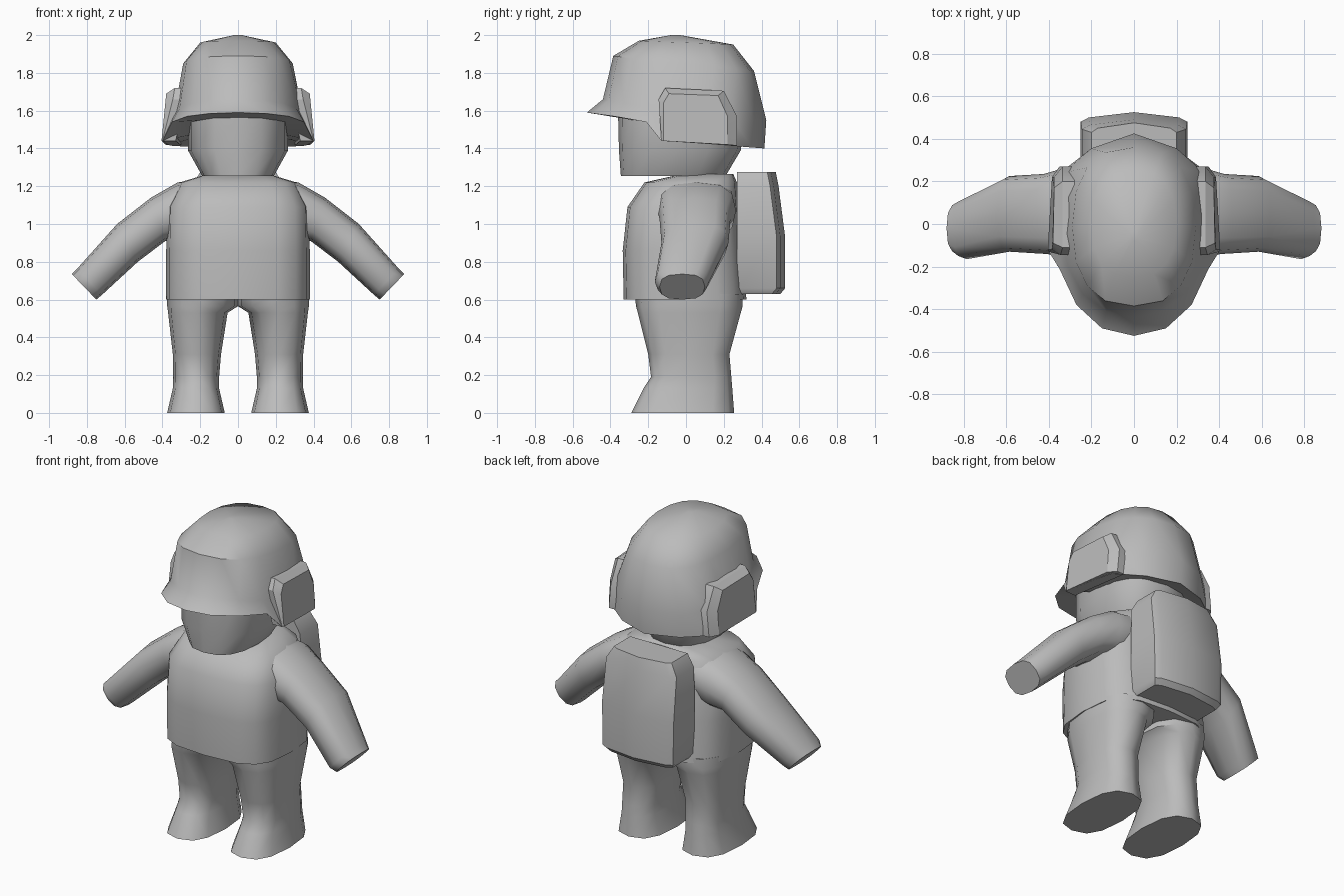
import bpy, bmesh, math

if "Cube" in bpy.data.objects:
    bpy.data.objects.remove(bpy.data.objects["Cube"], do_unlink=True)

grey = bpy.data.materials.new("plain grey")
grey.use_nodes = True
COLOUR = (0.5, 0.5, 0.5, 1)
grey.diffuse_color = COLOUR
grey.node_tree.nodes["Principled BSDF"].inputs["Base Color"].default_value = COLOUR


def loft(name, rings, angle=40):
    """Skin a list of equal-length closed rings and cap both ends."""
    bm = bmesh.new()
    loops = [[bm.verts.new(p) for p in ring] for ring in rings]
    n = len(loops[0])
    for a, b in zip(loops, loops[1:]):
        for i in range(n):
            j = (i + 1) % n
            bm.faces.new((a[i], a[j], b[j], b[i]))
    bm.faces.new(loops[0])
    bm.faces.new(loops[-1])
    bmesh.ops.recalc_face_normals(bm, faces=bm.faces)
    mesh = bpy.data.meshes.new(name)
    bm.to_mesh(mesh)
    bm.free()
    mesh.materials.append(grey)
    obj = bpy.data.objects.new(name, mesh)
    bpy.context.collection.objects.link(obj)
    bpy.ops.object.select_all(action="DESELECT")
    obj.select_set(True)
    bpy.context.view_layer.objects.active = obj
    bpy.ops.object.shade_smooth_by_angle(angle=math.radians(angle))
    return obj


def unit_ring(n, power):
    """Rounded-square outline in -1..1."""
    for i in range(n):
        a = 2 * math.pi * i / n
        c, s = math.cos(a), math.sin(a)
        yield (math.copysign(abs(c) ** (2 / power), c),
               math.copysign(abs(s) ** (2 / power), s))


def flat_ring(z, x0, x1, y0, y1, n=12, power=2.6):
    return [((x0 + x1) / 2 + u * (x1 - x0) / 2,
             (y0 + y1) / 2 + v * (y1 - y0) / 2, z) for u, v in unit_ring(n, power)]


def mirrored(half):
    """Complete a ring from its +x half, listed front centre to back centre."""
    return half + [(-x, y, z) for x, y, z in half[-2:0:-1]]


# Torso: z, half width, front, back
loft("torso", [flat_ring(z, -w, w, f, b, 16, 3.2) for z, w, f, b in [
    (0.60, 0.38, -0.33, 0.32), (0.86, 0.38, -0.335, 0.30), (1.09, 0.375, -0.31, 0.28),
    (1.22, 0.31, -0.22, 0.27), (1.265, 0.16, -0.02, 0.25)]], 55)

# Head
loft("head", [flat_ring(z, -w, w, f, b, 16, 2.5) for z, w, f, b in [
    (1.255, 0.19, -0.345, 0.21), (1.39, 0.265, -0.355, 0.29), (1.60, 0.265, -0.36, 0.32)]], 50)

# Legs with flared feet, and arms
for s, side in ((1, "left"), (-1, "right")):
    loft(side + "_leg", [flat_ring(z, s * x0, s * x1, f, b) for z, x0, x1, f, b in [
        (0.00, 0.07, 0.375, -0.29, 0.255), (0.13, 0.10, 0.345, -0.225, 0.245),
        (0.19, 0.10, 0.343, -0.185, 0.24), (0.31, 0.09, 0.345, -0.20, 0.23),
        (0.53, 0.055, 0.37, -0.255, 0.29), (0.565, 0.0, 0.375, -0.265, 0.30),
        (0.63, 0.0, 0.375, -0.27, 0.30)]], 50)

    # upper (x, z), lower (x, z), front, back of each arm section
    arm = [((0.22, 1.235), (0.24, 0.95), -0.16, 0.26), ((0.32, 1.22), (0.32, 0.92), -0.15, 0.265),
           ((0.46, 1.14), (0.385, 0.91), -0.14, 0.235), ((0.64, 1.00), (0.53, 0.80), -0.13, 0.225),
           ((0.85, 0.765), (0.72, 0.625), -0.165, 0.12), ((0.88, 0.735), (0.75, 0.60), -0.14, 0.10)]
    rings = []
    for (ux, uz), (lx, lz), f, b in arm:
        rings.append([(s * ((ux + lx) / 2 + u * (ux - lx) / 2), (f + b) / 2 + v * (b - f) / 2,
                       (uz + lz) / 2 + u * (uz - lz) / 2) for u, v in unit_ring(12, 2.7)])
    loft(side + "_arm", rings, 50)

    # Raised ear guard on the helmet: (y, z, inner x, outer x)
    guard = [(-0.13, 1.44, 0.33, 0.40), (-0.145, 1.66, 0.28, 0.345), (-0.11, 1.72, 0.28, 0.335),
             (0.20, 1.705, 0.28, 0.335), (0.27, 1.57, 0.28, 0.335), (0.27, 1.415, 0.30, 0.35)]
    inner = [(s * xi, y, z) for y, z, xi, xo in guard]
    outer = [(s * xo, y, z) for y, z, xi, xo in guard]
    face = [(s * x, y, z) for x, y, z in [(0.405, -0.12, 1.44), (0.385, -0.12, 1.64),
            (0.38, -0.09, 1.69), (0.375, 0.17, 1.68), (0.375, 0.22, 1.57), (0.385, 0.22, 1.42)]]
    loft(side + "_ear_guard", [inner, outer, face], 30)

# Helmet: dome sections, brim crease, outer rim and underside
crease = [(0, -0.44, 1.66), (0.13, -0.41, 1.655), (0.24, -0.33, 1.64), (0.31, -0.20, 1.61),
          (0.34, -0.08, 1.58), (0.345, 0.10, 1.57), (0.33, 0.24, 1.56), (0.20, 0.355, 1.55),
          (0, 0.425, 1.55)]
rim = [(0, -0.525, 1.59), (0.15, -0.49, 1.585), (0.27, -0.38, 1.57), (0.35, -0.21, 1.54),
       (0.40, -0.13, 1.44), (0.38, 0.10, 1.425), (0.36, 0.23, 1.415), (0.20, 0.35, 1.405),
       (0, 0.415, 1.40)]
under = [(0, -0.34, 1.56), (0.10, -0.33, 1.56), (0.19, -0.28, 1.55), (0.25, -0.17, 1.54),
         (0.26, -0.09, 1.47), (0.26, 0.08, 1.45), (0.24, 0.17, 1.45), (0.14, 0.25, 1.45),
         (0, 0.27, 1.45)]


def dome(z, w, f, b, tilt=0.0):
    half = []
    for i in range(9):
        a = math.pi * i / 8
        c, s = -math.cos(a), math.sin(a)
        y = (f + b) / 2 + math.copysign(abs(c) ** 0.85, c) * (b - f) / 2
        half.append((w * s ** 0.8 if 0 < i < 8 else 0, y, z - tilt * c))
    return mirrored(half)


loft("helmet", [dome(2.0, 0.02, -0.08, -0.03), dome(1.96, 0.20, -0.25, 0.25, 0.01),
                dome(1.85, 0.29, -0.385, 0.36, 0.04),
                mirrored(crease), mirrored(rim), mirrored(under)], 42)

# Backpack with a bulging back: z, half width, back centre
pack = []
for z, w, b in [(0.63, 0.225, 0.50), (0.66, 0.245, 0.525), (0.93, 0.25, 0.525),
                (1.20, 0.245, 0.49), (1.275, 0.20, 0.475)]:
    pack.append(mirrored([(0, 0.27, z), (w, 0.27, z), (w, b - 0.045, z),
                          (w * 0.85, b - 0.025, z), (0, b, z)]))
loft("backpack", pack, 40)
